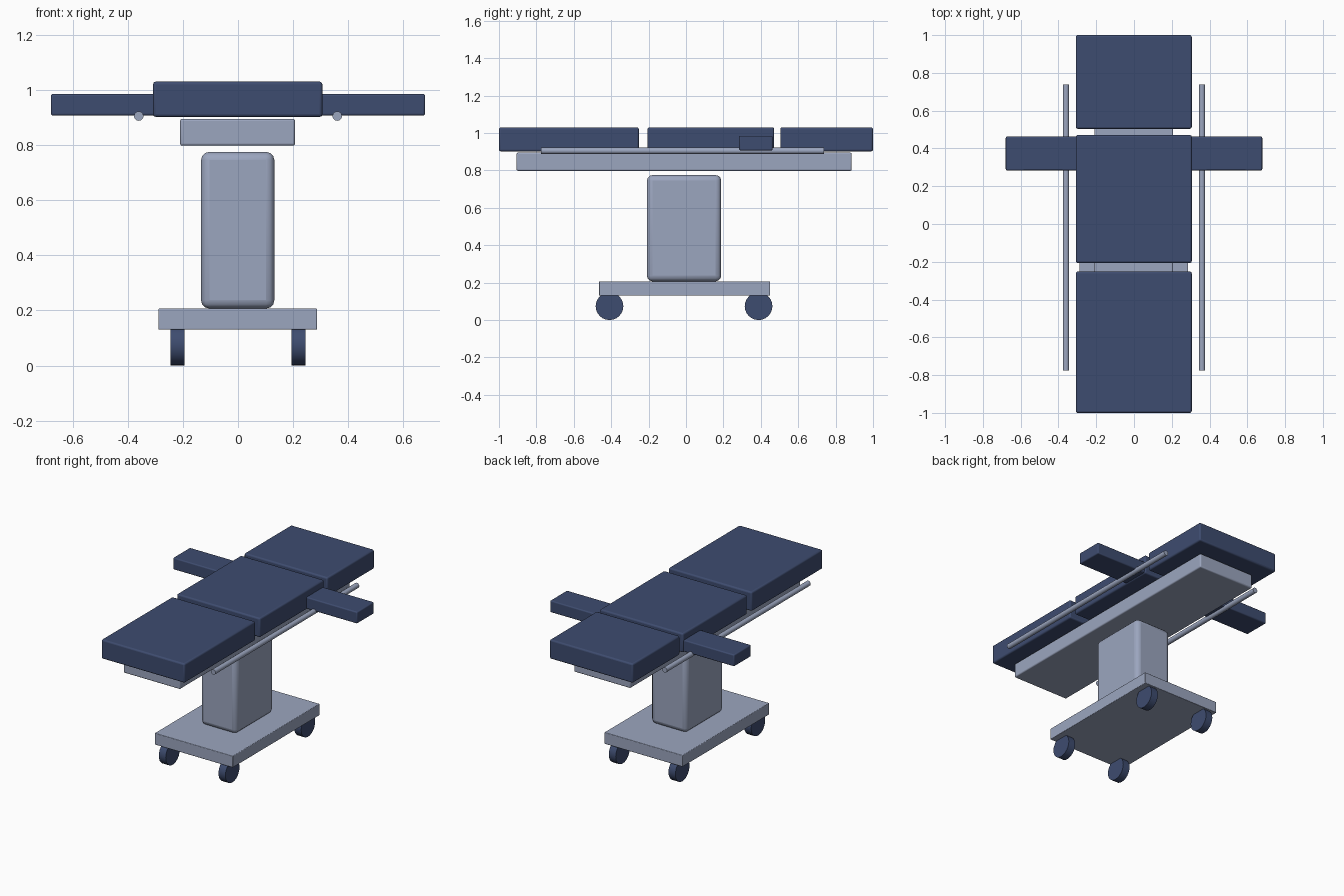
import bpy
import math

if "Cube" in bpy.data.objects:
    bpy.data.objects.remove(bpy.data.objects["Cube"])


def make_material(name, colour):
    mat = bpy.data.materials.new(name)
    mat.diffuse_color = colour
    mat.use_nodes = True
    mat.node_tree.nodes["Principled BSDF"].inputs["Base Color"].default_value = mat.diffuse_color
    return mat


navy = make_material("navy_padding", (0.048, 0.072, 0.16, 1))
steel = make_material("pale_steel", (0.33, 0.38, 0.52, 1))


def finish(obj, name, mat, bevel=0, segments=3):
    obj.name = name
    obj.data.materials.append(mat)
    if bevel:
        mod = obj.modifiers.new("soft_edges", "BEVEL")
        mod.width = bevel
        mod.segments = segments
        mod.limit_method = "ANGLE"
    bpy.ops.object.shade_smooth_by_angle(angle=math.radians(35))
    return obj


def box(name, x, y, z, mat, bevel):
    """Box from (min, max) ranges along each axis."""
    ranges = (x, y, z)
    bpy.ops.mesh.primitive_cube_add(size=1, location=[(a + b) / 2 for a, b in ranges])
    obj = bpy.context.object
    obj.scale = [b - a for a, b in ranges]
    bpy.ops.object.transform_apply(location=False, rotation=False, scale=True)
    return finish(obj, name, mat, bevel)


def cylinder(name, radius, depth, location, rotation, mat, sides=24):
    bpy.ops.mesh.primitive_cylinder_add(vertices=sides, radius=radius, depth=depth,
                                        location=location, rotation=rotation)
    bpy.ops.object.transform_apply(location=False, rotation=True, scale=False)
    return finish(bpy.context.object, name, mat)


# Wheeled base, column and table bed
box("base_plate", (-0.289, 0.287), (-0.465, 0.45), (0.13, 0.207), steel, 0.004)
box("column", (-0.134, 0.132), (-0.209, 0.188), (0.207, 0.775), steel, 0.03)
box("table_bed", (-0.21, 0.207), (-0.906, 0.886), (0.798, 0.895), steel, 0.008)

# Three padded sections
for name, y in (("leg_cushion", (-1.0, -0.252)),
                ("torso_cushion", (-0.206, 0.471)),
                ("head_cushion", (0.504, 1.0))):
    box(name, (-0.308, 0.306), y, (0.902, 1.03), navy, 0.01)

# Arm boards, side rails and wheels on both sides
for side, s in (("left", -1), ("right", 1)):
    box(f"{side}_arm_board", sorted((s * 0.29, s * 0.679)), (0.284, 0.463),
        (0.907, 0.985), navy, 0.007)
    cylinder(f"{side}_rail", 0.017, 1.513, (s * 0.36, -0.018, 0.905),
             (math.pi / 2, 0, 0), steel)
    for end, y in (("front", -0.409), ("back", 0.388)):
        cylinder(f"{end}_{side}_wheel", 0.074, 0.051, (s * 0.22, y, 0.074),
                 (0, math.pi / 2, 0), navy)
